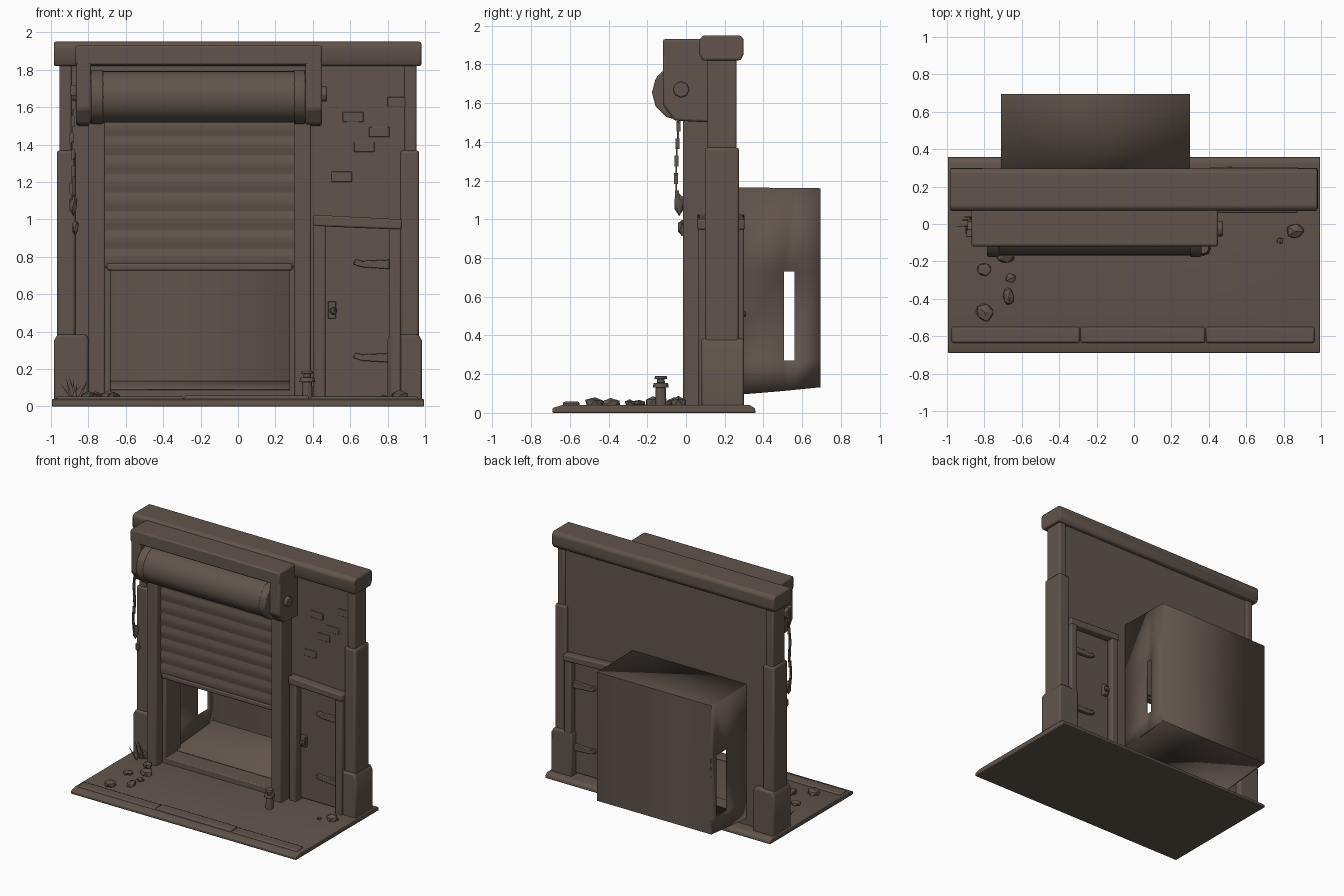
import bpy, bmesh, math, random
from mathutils import Vector

if "Cube" in bpy.data.objects:
    bpy.data.objects.remove(bpy.data.objects["Cube"])

random.seed(4)
mat = bpy.data.materials.new("dusty_brown")
mat.diffuse_color = (0.120, 0.090, 0.072, 1)
mat.use_nodes = True
mat.node_tree.nodes["Principled BSDF"].inputs["Base Color"].default_value = mat.diffuse_color


def finish(name, bm, bevel=0.0, seg=2, angle=35):
    bmesh.ops.recalc_face_normals(bm, faces=bm.faces)
    me = bpy.data.meshes.new(name)
    bm.to_mesh(me)
    bm.free()
    ob = bpy.data.objects.new(name, me)
    bpy.context.collection.objects.link(ob)
    me.materials.append(mat)
    if bevel:
        m = ob.modifiers.new("bevel", 'BEVEL')
        m.width, m.segments, m.limit_method = bevel, seg, 'ANGLE'
    bpy.ops.object.select_all(action='DESELECT')
    ob.select_set(True)
    bpy.context.view_layer.objects.active = ob
    bpy.ops.object.shade_smooth_by_angle(angle=math.radians(angle))
    return ob


def box(name, x0, x1, y0, y1, z0, z1, bevel=0.01):
    bm = bmesh.new()
    bmesh.ops.create_cube(bm, size=1)
    for v in bm.verts:
        v.co = Vector(((x0 + x1) / 2 + v.co.x * (x1 - x0),
                       (y0 + y1) / 2 + v.co.y * (y1 - y0),
                       (z0 + z1) / 2 + v.co.z * (z1 - z0)))
    return finish(name, bm, bevel)


def prism(name, pts, a0, a1, axis='x', bevel=0.0):
    """Extrude a profile: (y, z) along x, or (x, z) along y."""
    def put(p, a):
        return (a, p[0], p[1]) if axis == 'x' else (p[0], a, p[1])
    bm = bmesh.new()
    lo = [bm.verts.new(put(p, a0)) for p in pts]
    hi = [bm.verts.new(put(p, a1)) for p in pts]
    bm.faces.new(lo)
    bm.faces.new(hi)
    for i in range(len(pts)):
        j = (i + 1) % len(pts)
        bm.faces.new((lo[i], lo[j], hi[j], hi[i]))
    return finish(name, bm, bevel)


def disc(y, z, r, n):
    return [(y + r * math.cos(2 * math.pi * i / n), z + r * math.sin(2 * math.pi * i / n)) for i in range(n)]


def rock(name, x, y, z, sx, sy, sz):
    bm = bmesh.new()
    bmesh.ops.create_icosphere(bm, subdivisions=1, radius=1)
    for v in bm.verts:
        k = random.uniform(0.8, 1.1)
        v.co = Vector((x + v.co.x * sx * k, y + v.co.y * sy * k, z + v.co.z * sz * k))
    return finish(name, bm, 0, angle=20)


# ground slab with front kerb stones
prism("ground_slab", [(-0.69, 0), (0.36, 0), (0.355, 0.025), (0.33, 0.04), (-0.64, 0.04), (-0.69, 0.025)],
      -0.995, 0.995, bevel=0.006)
for i, (a, b) in enumerate([(-0.975, -0.29), (-0.285, 0.38), (0.385, 0.965)]):
    box(f"kerb_stone_{i}", a, b, -0.635, -0.55, 0.02, 0.052 + 0.006 * (i % 2), 0.01)

# wall pieces around the garage opening and the side door
WY = (0.12, 0.25)
box("wall_left", -0.95, -0.71, *WY, 0.03, 1.84, 0)
box("wall_above_opening", -0.71, 0.30, *WY, 1.13, 1.84, 0)
box("wall_middle", 0.30, 0.47, *WY, 0.03, 1.84, 0)
box("wall_above_door", 0.47, 0.82, *WY, 0.96, 1.84, 0)
box("wall_right", 0.82, 0.95, *WY, 0.03, 1.84, 0)
prism("cornice", [(0.085, 1.82), (0.28, 1.82), (0.298, 1.85), (0.298, 1.93), (0.28, 1.95), (0.09, 1.95),
                  (0.07, 1.93), (0.07, 1.85)], -0.985, 0.98, bevel=0.01)

# corner pillars, with wider lower shaft and plinth
for s, side in ((-1, "left"), (1, "right")):
    def xs(a, b):
        return (min(s * a, s * b), max(s * a, s * b))
    box(f"pillar_upper_{side}", *xs(0.89, 0.955), 0.11, 0.262, 1.2, 1.84, 0.012)
    box(f"pillar_lower_{side}", *xs(0.87, 0.968), 0.098, 0.274, 0.03, 1.37, 0.014)
    prism(f"pillar_plinth_{side}", [(s * 0.80, 0.03), (s * 0.985, 0.03), (s * 0.985, 0.35), (s * 0.965, 0.385),
                                    (s * 0.81, 0.385), (s * 0.80, 0.36)], 0.078, 0.30, 'y', 0.012)
for x, z in ((0.56, 1.52), (0.70, 1.44), (0.62, 1.36), (0.80, 1.60), (0.50, 1.2)):
    box("raised_brick", x, x + 0.11, 0.114, 0.13, z, z + 0.055, 0.004)

# roller shutter housing
box("housing_beam", -0.87, 0.45, -0.12, 0.12, 1.825, 1.93, 0.012)
cheek = [(0.12, 1.5), (-0.06, 1.51), (-0.12, 1.59), (-0.12, 1.85), (0.12, 1.85)]
prism("housing_cheek_left", cheek, -0.865, -0.785, bevel=0.012)
prism("housing_cheek_right", cheek, 0.36, 0.45, bevel=0.012)
prism("shutter_roll", disc(-0.03, 1.655, 0.138, 32), -0.73, 0.31)
for a, b in ((-0.785, -0.72), (0.30, 0.36)):
    prism("roll_flange", disc(-0.03, 1.655, 0.146, 12), a, b, bevel=0.008)
for a, b in ((-0.89, -0.86), (0.445, 0.475)):
    prism("axle_bolt", disc(-0.025, 1.67, 0.042, 8), a, b, bevel=0.006)

# shutter curtain with shallow slats
slats, front = 8, []
for i in range(slats):
    z = 0.745 + i * 0.8 / slats
    front += [(0.046, z), (0.036, z + 0.03), (0.036, z + 0.075), (0.046, z + 0.098)]
prism("shutter_curtain", [(0.12, 0.74)] + front + [(0.12, 1.56)], -0.715, 0.305)
box("shutter_bottom_bar", -0.70, 0.29, 0.03, 0.10, 0.728, 0.765, 0.008)
for a, b, c, d in ((-0.80, -0.71, -0.725, -0.68), (0.30, 0.39, 0.275, 0.315)):
    box("guide_rail", a, b, -0.015, 0.13, 0.03, 1.52, 0.01)
    box("guide_inner_jamb", c, d, 0.06, 0.25, 0.03, 0.76, 0.006)

# rear room: thin shell open at the front, with a slot in each side
X0, X1, YF, YB = -0.71, 0.30, 0.20, 0.695


def bottom(y):
    return 0.088 + 0.045 * max(0, (y - 0.25) / 0.45)


def quad_strip(bm, pts):
    bm.faces.new([bm.verts.new(p) for p in pts])


bm = bmesh.new()
for x, ys, zs in ((X1, (YF, 0.505, 0.56, YB), (0.27, 0.73)), (X0, (YF, 0.50, 0.63, YB), (0.25, 0.74))):
    for i in range(3):
        for j in range(3):
            if i == 1 and j == 1:
                continue
            def lvl(y, k):
                return (bottom(y), zs[0], zs[1], 1.165 - 0.01 * (y - YF))[k]
            a, b = ys[i], ys[i + 1]
            quad_strip(bm, [(x, a, lvl(a, j)), (x, b, lvl(b, j)), (x, b, lvl(b, j + 1)), (x, a, lvl(a, j + 1))])
zb, zt = bottom(YB), 1.165 - 0.01 * (YB - YF)
quad_strip(bm, [(X0, YB, zb), (X1, YB, zb), (X1, YB, zt), (X0, YB, zt)])
quad_strip(bm, [(X0, YF, 1.165), (X1, YF, 1.165), (X1, YB, zt), (X0, YB, zt)])
quad_strip(bm, [(X0, YF, bottom(YF)), (X1, YF, bottom(YF)), (X1, YB, zb), (X0, YB, zb)])
bmesh.ops.remove_doubles(bm, verts=bm.verts, dist=0.0005)
room = finish("rear_room", bm)
sol = room.modifiers.new("thickness", 'SOLIDIFY')
sol.thickness, sol.offset = 0.008, -1
box("opening_sill", -0.71, 0.30, 0.06, 0.25, 0.03, 0.088, 0.008)

# side door, matching on both faces of the wall
box("door_panel", 0.465, 0.815, 0.125, 0.245, 0.05, 0.965, 0.006)
box("door_frame_left", 0.405, 0.468, 0.062, 0.30, 0.03, 0.99, 0.01)
box("door_frame_right", 0.81, 0.872, 0.062, 0.30, 0.03, 0.99, 0.01)
prism("door_frame_top", [(0.40, 0.965), (0.875, 0.945), (0.878, 1.0), (0.40, 1.025)], 0.058, 0.303, 'y', 0.01)
for y0, y1, face in ((0.10, 0.13, "front"), (0.24, 0.272, "back")):
    for z in (0.26, 0.76):
        prism(f"hinge_strap_{face}", [(0.81, z - 0.025), (0.81, z + 0.025), (0.66, z + 0.018), (0.63, z + 0.028),
                                      (0.615, z), (0.66, z - 0.015)], y0, y1, 'y', 0.004)
    box(f"lock_plate_{face}", 0.48, 0.525, y0, y1, 0.47, 0.56, 0.005)
    yk = y0 - 0.015 if face == "front" else y1 + 0.015
    rock(f"door_knob_{face}", 0.51, yk, 0.51, 0.025, 0.025, 0.025)

# pull chain on the left cheek
box("chain_hook", -0.895, -0.865, -0.07, -0.03, 1.66, 1.72, 0.006)
for i in range(13):
    z, w = 1.66 - i * 0.045, (0.010 if i % 2 else 0.004)
    x, y = -0.885 + 0.006 * math.sin(i), -0.045 + 0.006 * math.sin(i * 0.5)
    box("chain_link", x - w, x + w, y - 0.014 + w, y + 0.014 - w, z - 0.028, z + 0.028, 0)
rock("chain_weight", -0.88, -0.035, 1.08, 0.025, 0.03, 0.06)
rock("chain_tassel", -0.87, -0.02, 0.96, 0.02, 0.025, 0.045)

# loose rocks
for x, y, sx, sy, sz in ((-0.80, -0.47, 0.055, 0.055, 0.035), (-0.67, -0.39, 0.035, 0.055, 0.03),
                         (-0.66, -0.29, 0.03, 0.03, 0.02), (-0.69, -0.17, 0.06, 0.045, 0.045),
                         (-0.80, -0.24, 0.05, 0.04, 0.02), (0.86, -0.04, 0.05, 0.05, 0.04),
                         (0.78, -0.09, 0.02, 0.02, 0.015), (-0.76, -0.06, 0.04, 0.04, 0.03)):
    rock("loose_rock", x, y, 0.05, sx, sy, sz)

# small post lamp by the right rail
for r, z0, z1 in ((0.03, 0.03, 0.13), (0.042, 0.13, 0.155), (0.022, 0.155, 0.175), (0.034, 0.175, 0.19)):
    bm = bmesh.new()
    bmesh.ops.create_cone(bm, cap_ends=True, segments=8, radius1=r, radius2=r * 0.9, depth=z1 - z0)
    bmesh.ops.translate(bm, verts=bm.verts, vec=(0.37, -0.13, (z0 + z1) / 2))
    finish("small_post", bm, 0.003)

# grass blades
for i in range(8):
    x, y = -0.88 + random.uniform(-0.03, 0.03), 0.01 + random.uniform(-0.03, 0.03)
    lean = (i - 3.5) * 0.02
    prism("grass_blade", [(x - 0.008, 0.03), (x + 0.008, 0.03), (x + lean, random.uniform(0.11, 0.17))],
          y, y + 0.005, 'y')
